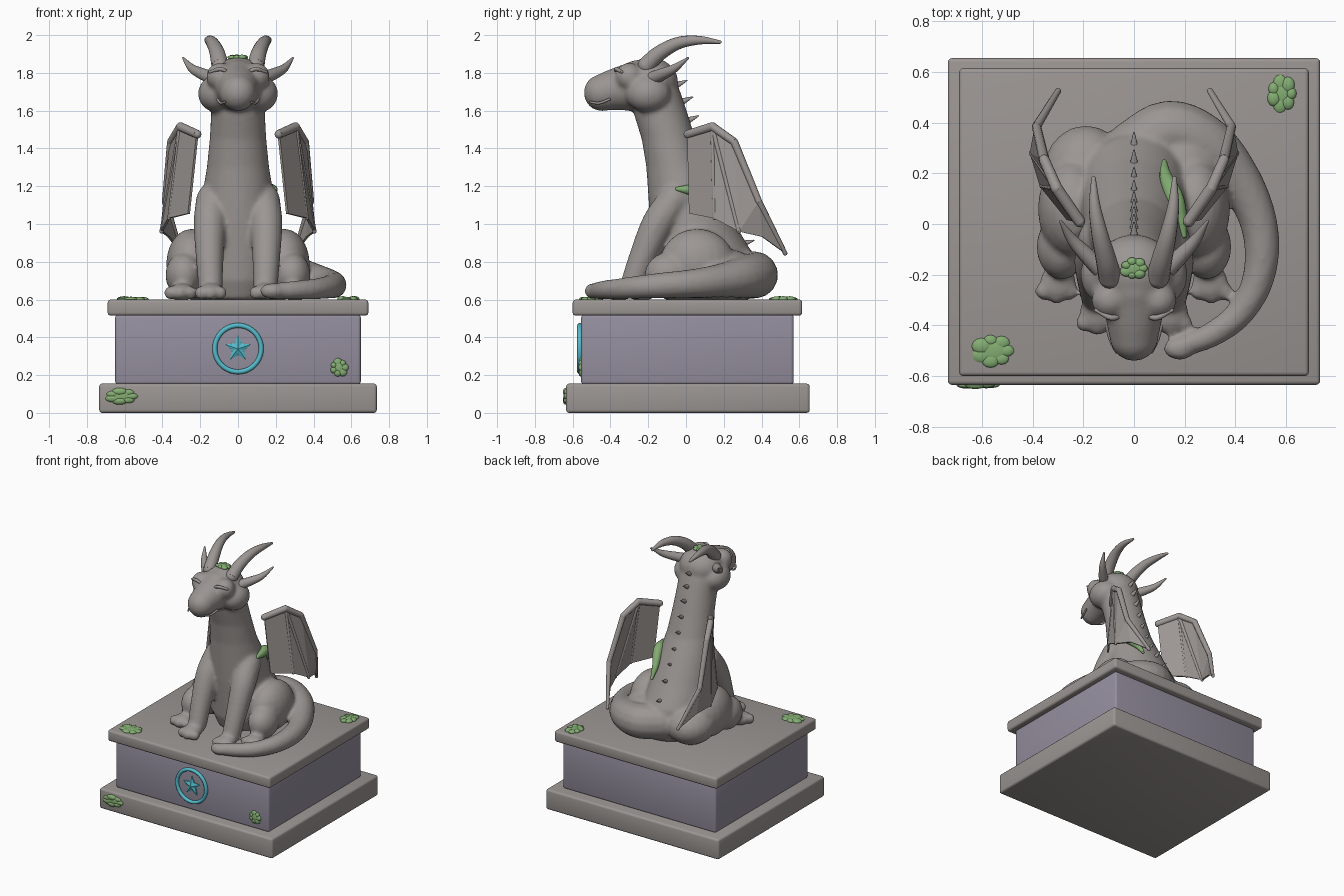
import bpy, bmesh, math, random
from mathutils import Vector, Matrix

if "Cube" in bpy.data.objects:
    bpy.data.objects.remove(bpy.data.objects["Cube"])

random.seed(4)


def material(name, rgb):
    m = bpy.data.materials.new(name)
    m.diffuse_color = (*rgb, 1)
    m.use_nodes = True
    m.node_tree.nodes["Principled BSDF"].inputs["Base Color"].default_value = m.diffuse_color
    return m


STONE = material("warm_grey_stone", (0.33, 0.305, 0.29))
PANEL = material("violet_grey_stone", (0.30, 0.275, 0.345))
CYAN = material("cyan_glow", (0.09, 0.50, 0.60))
MOSS = material("moss_green", (0.23, 0.42, 0.17))


def finish(bm, name, mat, smooth=True):
    bmesh.ops.recalc_face_normals(bm, faces=bm.faces)
    me = bpy.data.meshes.new(name)
    bm.to_mesh(me)
    bm.free()
    me.materials.append(mat)
    ob = bpy.data.objects.new(name, me)
    bpy.context.collection.objects.link(ob)
    if smooth:
        bpy.ops.object.select_all(action='DESELECT')
        ob.select_set(True)
        bpy.context.view_layer.objects.active = ob
        bpy.ops.object.shade_smooth_by_angle(angle=math.radians(50))
    return ob


def ball(bm, c, r, seg=20):
    r = (r, r, r) if isinstance(r, (int, float)) else r
    mat = Matrix.Translation(c) @ Matrix.Diagonal((*r, 1))
    bmesh.ops.create_uvsphere(bm, u_segments=seg, v_segments=seg * 3 // 5, radius=1, matrix=mat)


def bridge(bm, rings):
    n = len(rings[0])
    for a, b in zip(rings, rings[1:]):
        for i in range(n):
            bm.faces.new((a[i], a[(i + 1) % n], b[(i + 1) % n], b[i]))
    bm.faces.new(rings[0])
    bm.faces.new(rings[-1])


def spline(pts, steps):
    """Catmull-Rom samples of (x, y, z, radius) points."""
    p = [Vector(q) for q in pts]
    p = [2 * p[0] - p[1]] + p + [2 * p[-1] - p[-2]]
    out = []
    for i in range(1, len(p) - 2):
        a, b, c, d = p[i - 1:i + 3]
        for k in range(steps):
            t = k / steps
            out.append(0.5 * (2 * b + (c - a) * t + (2 * a - 5 * b + 4 * c - d) * t * t
                              + (3 * b - a - 3 * c + d) * t ** 3))
    return out + [p[-2]]


def tube(bm, pts, sides=14, steps=5, round_ends=True):
    path = spline(pts, steps)
    pos = [q.to_3d() for q in path]
    rings = []
    side = None
    for i, q in enumerate(path):
        tan = (pos[min(i + 1, len(pos) - 1)] - pos[max(i - 1, 0)]).normalized()
        side = tan.orthogonal() if side is None else side - tan * side.dot(tan)
        side.normalize()
        up = tan.cross(side)
        rings.append([bm.verts.new(pos[i] + q[3] * (side * math.cos(a) + up * math.sin(a)))
                      for a in (2 * math.pi * k / sides for k in range(sides))])
    bridge(bm, rings)
    if round_ends:
        for q in (path[0], path[-1]):
            ball(bm, q.to_3d(), q[3] * 0.99, sides)


def mirrored(pts, s):
    return [(p[0] * s, *p[1:]) for p in pts]


# Plinth slabs
def slab(name, mat, hx, y0, y1, z0, z1):
    bm = bmesh.new()
    m = Matrix.Translation((0, (y0 + y1) / 2, (z0 + z1) / 2)) @ Matrix.Diagonal((2 * hx, y1 - y0, z1 - z0, 1))
    bmesh.ops.create_cube(bm, size=1, matrix=m)
    bmesh.ops.bevel(bm, geom=bm.edges[:], offset=0.016, segments=3, profile=0.5, affect='EDGES')
    finish(bm, name, mat)


slab("plinth_base", STONE, 0.735, -0.635, 0.655, 0, 0.155)
slab("plinth_middle", PANEL, 0.65, -0.555, 0.57, 0.15, 0.52)
slab("plinth_top", STONE, 0.69, -0.60, 0.615, 0.515, 0.60)

# Emblem ring and faceted star
bm = bmesh.new()
loops = []
for i in range(40):
    a = 2 * math.pi * i / 40
    loops.append([bm.verts.new(((0.123 + 0.013 * math.cos(b)) * math.cos(a), -0.562 - 0.014 * math.sin(b),
                                0.34 + (0.123 + 0.013 * math.cos(b)) * math.sin(a)))
                  for b in (2 * math.pi * k / 8 for k in range(8))])
for i in range(40):
    for k in range(8):
        p, q = loops[i], loops[(i + 1) % 40]
        bm.faces.new((p[k], p[(k + 1) % 8], q[(k + 1) % 8], q[k]))
finish(bm, "emblem_ring", CYAN)

bm = bmesh.new()
rim = []
for y in (-0.55, -0.563):
    rim.append([bm.verts.new((r * math.sin(a), y, 0.34 + r * math.cos(a)))
                for r, a in (((0.073, 0.034)[i % 2], math.pi * i / 5) for i in range(10))])
tip = bm.verts.new((0, -0.578, 0.34))
bm.faces.new(rim[0])
for i in range(10):
    j = (i + 1) % 10
    bm.faces.new((rim[0][i], rim[0][j], rim[1][j], rim[1][i]))
    bm.faces.new((rim[1][i], rim[1][j], tip))
finish(bm, "emblem_star", CYAN, False)

# Body: torso and neck from rings of (z, front y, back y, half width)
bm = bmesh.new()
rings = []
for z, f, b, rx in ((0.60, -0.12, 0.34, 0.19), (0.70, -0.16, 0.38, 0.23), (0.85, -0.175, 0.35, 0.23),
                    (1.0, -0.19, 0.26, 0.21), (1.15, -0.2, 0.18, 0.19), (1.3, -0.21, 0.10, 0.165),
                    (1.45, -0.235, 0.05, 0.15), (1.58, -0.275, 0.01, 0.143), (1.7, -0.28, -0.03, 0.14),
                    (1.8, -0.25, -0.07, 0.11)):
    rings.append([bm.verts.new((rx * math.cos(a), (f + b) / 2 + (b - f) / 2 * math.sin(a), z))
                  for a in (2 * math.pi * k / 32 for k in range(32))])
bridge(bm, rings)
# Head and snout
ball(bm, (0, -0.19, 1.75), (0.16, 0.15, 0.132))
tube(bm, [(0, -0.25, 1.73, 0.14), (0, -0.36, 1.715, 0.115), (0, -0.445, 1.695, 0.098)], 20)
for s in (-1, 1):
    ball(bm, (0.11 * s, -0.2, 1.69), (0.102, 0.12, 0.1))
    ball(bm, (0.095 * s, -0.3, 1.78), 0.074)
    # Front legs and paws
    tube(bm, mirrored([(0.135, -0.06, 1.13, 0.088), (0.15, -0.15, 1.0, 0.086),
                       (0.15, -0.23, 0.82, 0.074), (0.145, -0.285, 0.67, 0.066)], s))
    ball(bm, (0.145 * s, -0.35, 0.642), (0.07, 0.08, 0.046))
    # Haunches and hind paws
    ball(bm, (0.245 * s, 0.06, 0.79), (0.135, 0.2, 0.185))
    ball(bm, (0.19 * s, 0.2, 0.73), (0.17, 0.19, 0.14))
    ball(bm, (0.285 * s, -0.09, 0.73), (0.1, 0.13, 0.12))
    ball(bm, (0.3 * s, -0.23, 0.64), (0.07, 0.08, 0.046))
    for d in (-0.05, 0, 0.05):
        ball(bm, ((0.145 + d) * s, -0.405 + abs(d) * 0.3, 0.635), 0.037, 14)
        ball(bm, ((0.305 + d) * s, -0.28 + abs(d) * 0.3, 0.635), 0.037, 14)
# Tail sweeping round to the front
tube(bm, [(0, 0.28, 0.73, 0.13), (0.14, 0.365, 0.73, 0.125), (0.29, 0.31, 0.72, 0.112), (0.41, 0.18, 0.7, 0.09),
          (0.485, 0.03, 0.685, 0.076), (0.505, -0.12, 0.675, 0.069), (0.475, -0.26, 0.665, 0.061),
          (0.40, -0.37, 0.655, 0.055), (0.30, -0.44, 0.65, 0.05), (0.2, -0.48, 0.645, 0.043)])
ball(bm, (0.18, -0.492, 0.645), (0.065, 0.045, 0.042))
body = finish(bm, "dragon_body", STONE)
mod = body.modifiers.new("blend", 'REMESH')
mod.mode = 'VOXEL'
mod.voxel_size = 0.013
mod.use_smooth_shade = True
mod = body.modifiers.new("soften", 'SMOOTH')
mod.factor = 0.5
mod.iterations = 6

# Paired horns, eyelids, mouth corners and wings
for s, tag in ((-1, "left"), (1, "right")):
    for name, pts in (
        ("upper_horn", [(0.095, -0.21, 1.84, 0.046), (0.11, -0.14, 1.905, 0.041), (0.135, -0.04, 1.958, 0.033),
                        (0.155, 0.07, 1.973, 0.023), (0.16, 0.18, 1.963, 0.009)]),
        ("side_horn", [(0.13, -0.18, 1.77, 0.036), (0.19, -0.12, 1.795, 0.031), (0.245, -0.06, 1.825, 0.022),
                       (0.29, 0.01, 1.878, 0.006)]),
        ("eyelid", [(0.045, -0.36, 1.795, 0.008), (0.09, -0.37, 1.82, 0.011), (0.15, -0.34, 1.805, 0.008)]),
        ("mouth_corner", [(0.07, -0.505, 1.645, 0.006), (0.092, -0.46, 1.64, 0.007), (0.108, -0.405, 1.66, 0.007)]),
    ):
        bm = bmesh.new()
        tube(bm, mirrored(pts, s))
        finish(bm, tag + "_" + name, STONE)

    S, W, A, B, T, C2, C3, C4 = mirrored(
        [(0.215, 0.01, 1.475), (0.305, 0.14, 1.515), (0.355, 0.255, 1.435), (0.385, 0.385, 1.12),
         (0.30, 0.525, 0.845), (0.405, 0.28, 0.96), (0.365, 0.15, 1.03), (0.26, 0.02, 1.055)], s)
    M = tuple((a + b) / 2 + d for a, b, d in zip(C2, T, (0.015 * s, 0, 0.03)))
    bm = bmesh.new()
    for face in ((S, W, C3, C4), (W, A, C2, C3), (A, B, C2), (B, M, C2), (B, T, M)):
        bm.faces.new([bm.verts.new(p) for p in face])
    bmesh.ops.remove_doubles(bm, verts=bm.verts, dist=0.0005)
    wing = finish(bm, tag + "_wing_membrane", STONE, False)
    mod = wing.modifiers.new("thickness", 'SOLIDIFY')
    mod.thickness = 0.014
    mod.offset = 0
    bm = bmesh.new()
    for a, b, r0, r1 in ((S, W, 0.023, 0.024), (W, A, 0.023, 0.021), (A, B, 0.021, 0.018), (B, T, 0.018, 0.012),
                         (W, C2, 0.014, 0.011), (W, C3, 0.012, 0.009)):
        tube(bm, [(*a, r0), (*b, r1)], 10, 2)
    finish(bm, tag + "_wing_bones", STONE)

# Spines down the back
bm = bmesh.new()
for y, z, size in ((-0.04, 1.74, 0.9), (-0.015, 1.65, 1), (0.015, 1.55, 1), (0.045, 1.44, 1), (0.075, 1.33, 1),
                   (0.12, 1.22, 1), (0.17, 1.12, 1), (0.24, 1.02, 1), (0.315, 0.9, 0.85)):
    out = Vector((0, 1, 0.45 if z > 1 else 0.3))
    m = Matrix.Translation((0, y, z)) @ out.to_track_quat('Z', 'Y').to_matrix().to_4x4()
    bmesh.ops.create_cone(bm, cap_ends=True, segments=10, radius1=0.03 * size, radius2=0.003,
                          depth=0.115 * size, matrix=m)
finish(bm, "back_spines", STONE)


# Moss clumps: flattened ball clusters
def moss(name, c, size, n=7):
    bm = bmesh.new()
    ball(bm, c, [v * 0.7 for v in size], 14)
    for i in range(n):
        a = 2 * math.pi * i / n
        thin = min(range(3), key=lambda k: size[k])
        u, v = [k for k in range(3) if k != thin]
        p = list(c)
        p[u] += size[u] * 0.6 * math.cos(a)
        p[v] += size[v] * 0.6 * math.sin(a)
        f = random.uniform(0.32, 0.5)
        r = [q * f for q in size]
        r[thin] = size[thin] * random.uniform(0.6, 0.95)
        ball(bm, p, r, 12)
    finish(bm, name, MOSS)


moss("moss_top_front", (-0.555, -0.5, 0.602), (0.085, 0.068, 0.018))
moss("moss_top_back", (0.585, 0.515, 0.602), (0.06, 0.072, 0.018))
moss("moss_base", (-0.615, -0.636, 0.088), (0.085, 0.018, 0.042))
moss("moss_middle", (0.535, -0.556, 0.24), (0.05, 0.018, 0.048))
moss("moss_head", (0, -0.175, 1.882), (0.055, 0.045, 0.018))
bm = bmesh.new()
tube(bm, [(0.197, -0.045, 1.185, 0.012), (0.18, 0.03, 1.18, 0.03), (0.158, 0.11, 1.17, 0.036),
          (0.125, 0.19, 1.09, 0.024), (0.12, 0.245, 1.01, 0.01)])
finish(bm, "moss_shoulder", MOSS)
